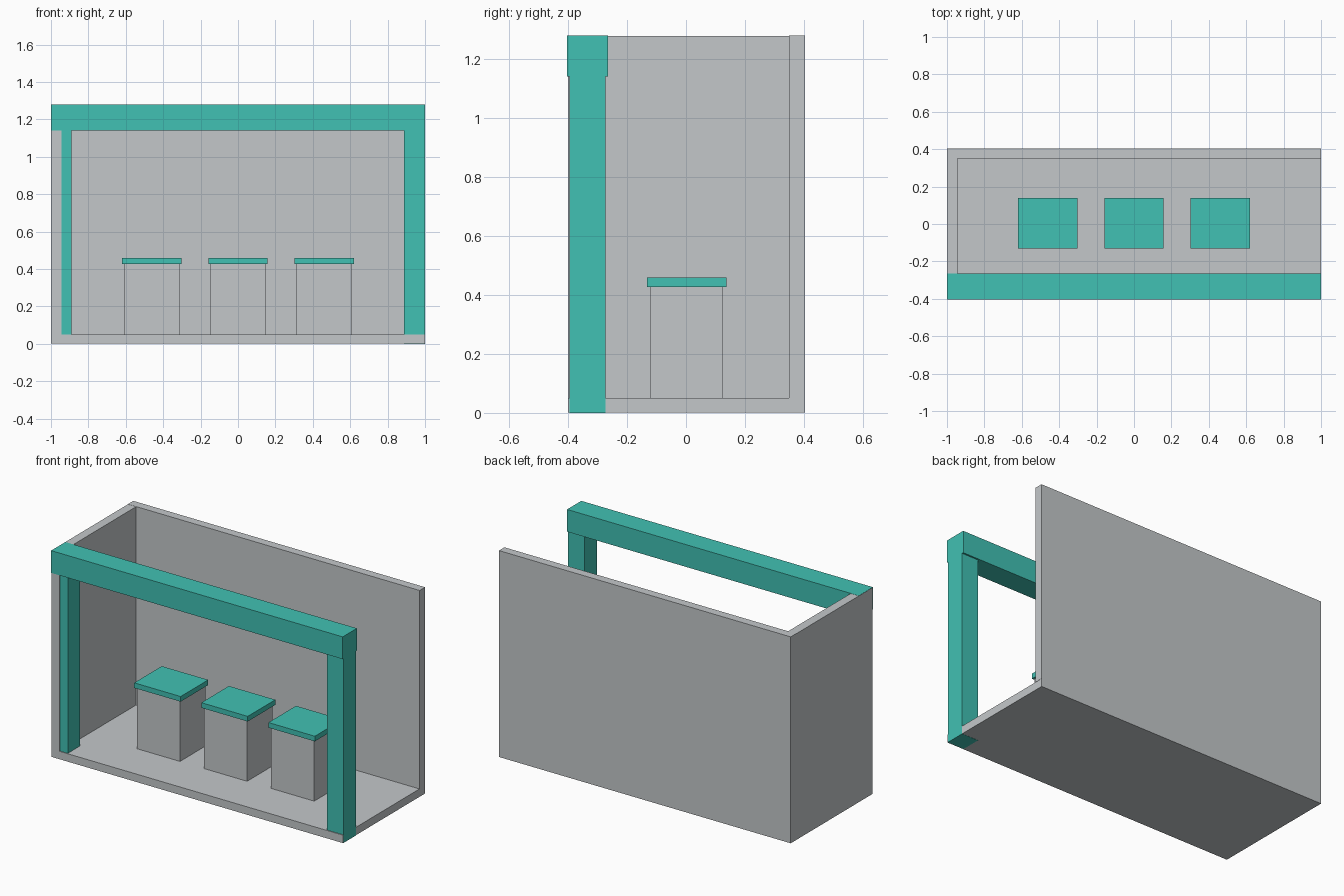
import bpy

cube = bpy.data.objects.get("Cube")
if cube:
    bpy.data.objects.remove(cube, do_unlink=True)


def material(name, rgb):
    mat = bpy.data.materials.new(name)
    mat.use_nodes = True
    mat.diffuse_color = (*rgb, 1)
    mat.node_tree.nodes["Principled BSDF"].inputs["Base Color"].default_value = (*rgb, 1)
    return mat


def box(name, x, y, z, mat):
    """Box from (min, max) ranges on each axis."""
    bpy.ops.mesh.primitive_cube_add(size=1)
    obj = bpy.context.object
    obj.name = name
    obj.location = [(a + b) / 2 for a, b in (x, y, z)]
    obj.scale = [b - a for a, b in (x, y, z)]
    bpy.ops.object.transform_apply(location=False, rotation=False, scale=True)
    obj.data.materials.append(mat)
    return obj


grey = material("light grey", (0.55, 0.575, 0.59))
teal = material("teal", (0.053, 0.533, 0.451))

# Shell: floor, back wall and one closed end wall
EDGE, TOP, FLOOR, BACK = 0.999, 1.28, 0.05, 0.35
box("floor", (-1, EDGE), (-0.4, 0.403), (0.001, FLOOR), grey)
box("back_wall", (-1, 1), (BACK, 0.403), (FLOOR, TOP), grey)
box("right_wall", (-1, -0.944), (-0.4, BACK), (FLOOR, TOP - 0.001), grey)

# Front frame: two posts carrying a slightly deeper beam
BEAM_BOTTOM = 1.142
box("left_post", (0.887, 1), (-0.395, -0.274), (0, BEAM_BOTTOM), teal)
box("right_post", (-EDGE, -0.89), (-0.395, -0.274), (0.002, BEAM_BOTTOM), teal)
box("front_beam", (-EDGE, 1), (-0.403, -0.264), (BEAM_BOTTOM, TOP), teal)

# Row of three stools: block base with an overhanging seat
for side, x in (("right", -0.46), ("middle", 0), ("left", 0.46)):
    box(side + "_stool_base", (x - 0.148, x + 0.148), (-0.122, 0.126), (FLOOR, 0.427), grey)
    box(side + "_stool_seat", (x - 0.159, x + 0.159), (-0.132, 0.138), (0.427, 0.459), teal)
